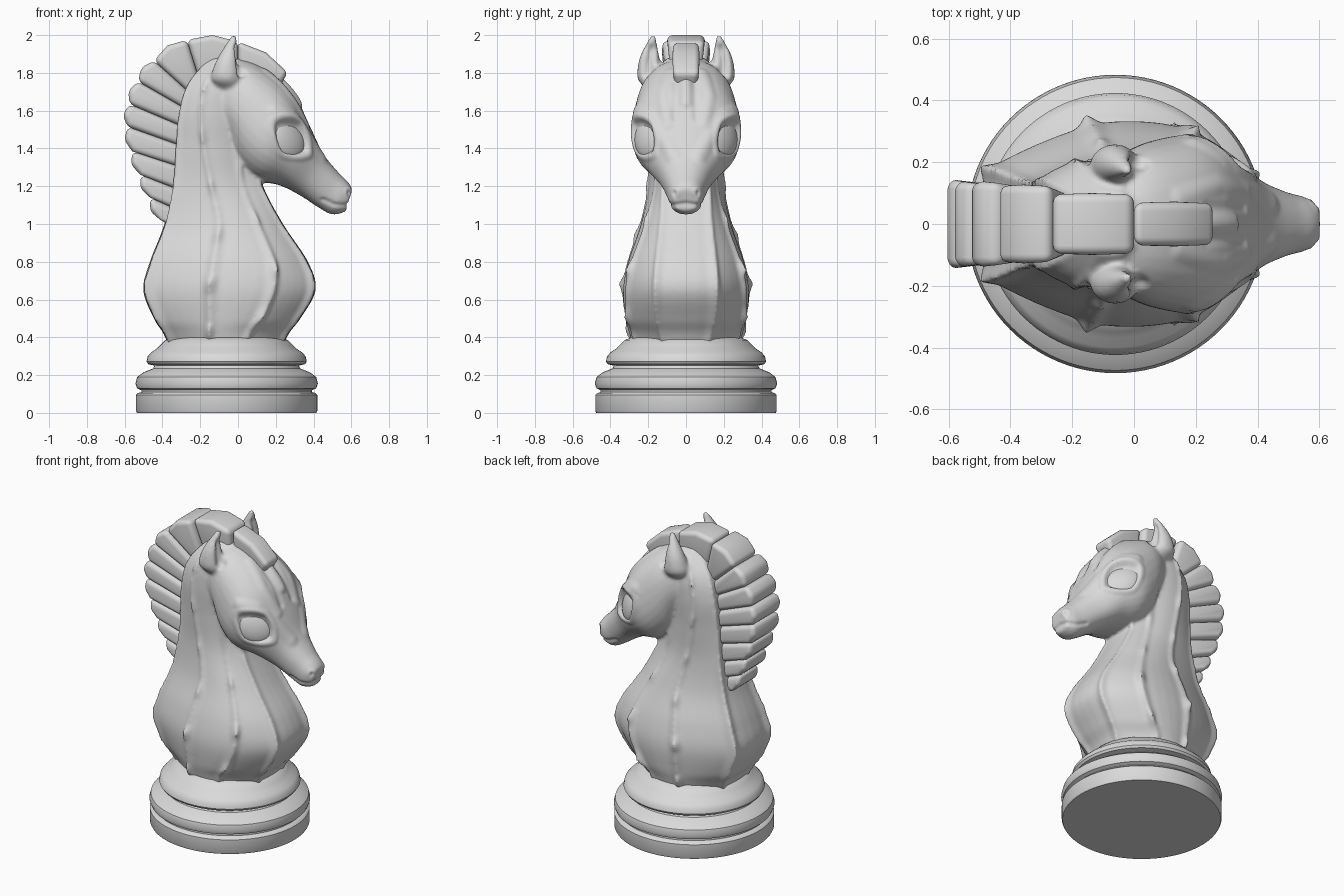
import bpy, bmesh
from math import sin, cos, pi, copysign
from mathutils import Vector, geometry
from mathutils.bvhtree import BVHTree

if "Cube" in bpy.data.objects:
    bpy.data.objects.remove(bpy.data.objects["Cube"])

GREY = (0.7, 0.7, 0.7, 1)
stone = bpy.data.materials.new("light_grey_stone")
stone.use_nodes = True
stone.diffuse_color = GREY
for node in stone.node_tree.nodes:
    if node.type == 'BSDF_PRINCIPLED':
        node.inputs["Base Color"].default_value = GREY


def loft(bm, rings):
    """Skin a list of closed rings and cap both ends."""
    rows = [[bm.verts.new(p) for p in ring] for ring in rings]
    n = len(rows[0])
    for a, b in zip(rows, rows[1:]):
        for i in range(n):
            j = (i + 1) % n
            bm.faces.new((a[i], a[j], b[j], b[i]))
    bm.faces.new(rows[0][::-1])
    bm.faces.new(rows[-1])


def spline(rows, steps):
    """Catmull-Rom interpolation through rows of numbers."""
    pts = [rows[0]] + rows + [rows[-1]]
    out = []
    for a, b, c, d in zip(pts, pts[1:], pts[2:], pts[3:]):
        for s in range(steps):
            t = s / steps
            out.append([q + t * (r - p) / 2 + t * t * (p - 2.5 * q + 2 * r - w / 2)
                        + t ** 3 * (1.5 * (q - r) + (w - p) / 2)
                        for p, q, r, w in zip(a, b, c, d)])
    return out + [list(rows[-1])]


def finish(name, bm, angle=None):
    bmesh.ops.recalc_face_normals(bm, faces=bm.faces)
    mesh = bpy.data.meshes.new(name)
    bm.to_mesh(mesh)
    bm.free()
    mesh.materials.append(stone)
    ob = bpy.data.objects.new(name, mesh)
    bpy.context.collection.objects.link(ob)
    mesh.polygons.foreach_set("use_smooth", [True] * len(mesh.polygons))
    if angle:
        bpy.ops.object.select_all(action='DESELECT')
        ob.select_set(True)
        bpy.context.view_layer.objects.active = ob
        bpy.ops.object.shade_smooth_by_angle(angle=angle)
    return ob


# Turned base: radius, height
base_profile = [(.475, 0), (.48, .01), (.48, .095), (.47, .105), (.452, .11), (.452, .12),
                (.474, .13), (.483, .155), (.474, .19), (.44, .215), (.39, .235), (.382, .25),
                (.415, .258), (.424, .272), (.418, .3), (.4, .32), (.37, .34),
                (.35, .36), (.325, .385), (.29, .4), (.2, .41)]
bm = bmesh.new()
loft(bm, [[(-.06 + r * cos(i * pi / 48), r * sin(i * pi / 48), z) for i in range(96)]
          for r, z in base_profile])
finish("turned_base", bm, .65)

# Neck and chest: height, then x and y of four ridges from front to back
neck_rows = [(.32, .22, .11, .04, .27, -.14, .27, -.35, .11),
             (.42, .265, .14, .06, .29, -.15, .30, -.39, .15),
             (.50, .325, .16, .12, .31, -.15, .32, -.44, .175),
             (.65, .405, .17, .19, .32, -.15, .335, -.495, .185),
             (.80, .365, .16, .19, .29, -.13, .31, -.46, .18),
             (1.0, .235, .14, .11, .22, -.10, .245, -.385, .15),
             (1.2, .13, .13, .03, .17, -.14, .205, -.345, .14),
             (1.4, .08, .12, .00, .17, -.18, .205, -.33, .14),
             (1.6, .08, .12, -.02, .19, -.20, .21, -.31, .15),
             (1.75, .06, .12, -.04, .18, -.17, .19, -.26, .13),
             (1.88, .0, .07, -.04, .1, -.11, .1, -.15, .07)]
# How full the surface is between one ridge and the next
fullness = (.12, .24, .12, .24, .12, .24, .12, .24)


def neck_ring(row):
    z = row[0]
    half = [Vector((row[i], row[i + 1], z)) for i in (1, 3, 5, 7)]
    ridges = half + [Vector((p.x, -p.y, z)) for p in half[::-1]]
    mid = sum(ridges, Vector()) / 8
    ring = []
    for k, a in enumerate(ridges):
        b = ridges[(k + 1) % 8]
        side_ridge = k in (1, 2, 5, 6)
        knot = 1.01 + (.06 * max(0, sin(z * 24 + 2 * min(k, 7 - k))) ** 2 if side_ridge else 0)
        ring.append(mid + (a - mid) * knot)
        for t in (.13, .3, .5, .7, .87):
            ring.append(mid + (a.lerp(b, t) - mid) * (.955 + fullness[k] * t * (1 - t)))
    return ring


bm = bmesh.new()
loft(bm, [neck_ring(r) for r in spline(neck_rows, 8)])

# Head: top x z, bottom x z, half width
head_rows = [(-.14, 1.86, -.18, 1.58, .14), (.03, 1.87, -.07, 1.46, .235),
             (.18, 1.80, -.01, 1.32, .275), (.30, 1.68, .09, 1.235, .285),
             (.38, 1.52, .22, 1.205, .225), (.45, 1.375, .33, 1.15, .148),
             (.53, 1.275, .43, 1.085, .106), (.58, 1.225, .50, 1.05, .09),
             (.605, 1.19, .57, 1.065, .066)]


def head_ring(row):
    tx, tz, bx, bz, w = row
    ring = []
    for i in range(32):
        a = i * pi / 16
        c, s = (copysign(abs(f) ** .88, f) for f in (cos(a), sin(a)))
        ring.append(((tx + bx + (tx - bx) * c) / 2, w * s, (tz + bz + (tz - bz) * c) / 2))
    return ring


loft(bm, [head_ring(r) for r in spline(head_rows, 6)])

# Ears: centre and radii
ear_rows = [(-.03, .12, 1.70, .07, .07), (-.06, .175, 1.76, .085, .078),
            (-.06, .192, 1.83, .07, .064), (-.05, .192, 1.89, .052, .05),
            (-.035, .183, 1.95, .03, .03), (-.02, .172, 2.0, .012, .012)]
for side in (-1, 1):
    loft(bm, [[(x + rx * cos(i * pi / 8), side * (y + ry * sin(i * pi / 8)), z)
               for i in range(16)] for x, y, z, rx, ry in spline(ear_rows, 4)])

# Fuse neck, head and ears into one soft surface
rough = finish("rough_bust", bm)
fuse = rough.modifiers.new("fuse", 'REMESH')
fuse.mode = 'VOXEL'
fuse.voxel_size = .011
soften = rough.modifiers.new("soften", 'SMOOTH')
soften.factor = .5
soften.iterations = 6
bpy.context.view_layer.update()
graph = bpy.context.evaluated_depsgraph_get()
fused = bpy.data.meshes.new_from_object(rough.evaluated_get(graph))
bpy.data.objects.remove(rough)
bm = bmesh.new()
bm.from_mesh(fused)
bm.normal_update()
skin = BVHTree.FromBMesh(bm)


def stroke(points, radius, amount):
    """Raise or sink the surface along a path, on both sides."""
    path = [skin.find_nearest(Vector(p))[0] for p in points]
    reach = radius + sum((b - a).length for a, b in zip(path, path[1:]))
    for v in bm.verts:
        p = Vector((v.co.x, abs(v.co.y), v.co.z))
        if (p - path[0]).length > reach:
            continue
        best = (p - path[0]).length
        for a, b in zip(path, path[1:]):
            q, t = geometry.intersect_point_line(p, a, b)
            best = min(best, (p - a.lerp(b, max(0, min(1, t)))).length)
        if best < radius:
            v.co += v.normal * amount * (1 - (best / radius) ** 2) ** 2


# Almond eye sockets with a soft lid
gaze = Vector((.6, .77, .2)).normalized()
eye = skin.ray_cast(Vector((.27, .21, 1.455)) + gaze * .5, -gaze)[0]
along = Vector((1, 0, -.5))
along = (along - gaze * along.dot(gaze)).normalized()
across = gaze.cross(along)
for v in bm.verts:
    side = 1 if v.co.y > 0 else -1
    d = Vector((v.co.x, abs(v.co.y), v.co.z)) - eye
    if d.length < .2:
        e = abs(d.dot(along) / .125) ** 1.5 + abs(d.dot(across) / .092) ** 1.5
        push = -.03 * (1 - e ** 4) if e < 1 else .007 * sin((e - 1) * pi / .6) if e < 1.6 else 0
        v.co += Vector((gaze.x, gaze.y * side, gaze.z)) * push

# Brow, forelock strands, nostrils, mouth and ear hollows
stroke([(.2, .27, 1.6), (.3, .22, 1.58), (.38, .14, 1.48), (.44, .07, 1.36)], .055, .01)
stroke([(.16, .09, 1.82), (.28, .13, 1.68), (.37, .1, 1.53)], .045, .008)
stroke([(.24, .05, 1.75), (.35, .055, 1.56)], .03, -.008)
stroke([(.2, 0, 1.82), (.27, 0, 1.74), (.33, 0, 1.65)], .045, .014)
stroke([(.585, .06, 1.17)], .04, .008)
stroke([(.59, .065, 1.165)], .025, -.02)
stroke([(.61, .0, 1.1), (.575, .06, 1.1), (.51, .08, 1.105), (.45, .09, 1.13)], .02, -.008)
stroke([(.01, .2, 1.8), (.0, .197, 1.86), (-.01, .185, 1.92)], .045, -.025)
finish("horse_bust", bm)

# Eyeballs
for name, side in (("left_eye", 1), ("right_eye", -1)):
    bm = bmesh.new()
    bmesh.ops.create_uvsphere(bm, u_segments=32, v_segments=16, radius=1)
    for v in bm.verts:
        p = eye - gaze * .062 + along * v.co.x * .125 + across * v.co.y * .105 + gaze * v.co.z * .05
        v.co = (p.x, p.y * side, p.z)
    finish(name, bm)

# Mane: outer x, z, half width, then inner x, z of each dividing line
mane = [(.265, 1.80, .06, .2, 1.7), (0, 1.965, .085, 0, 1.75), (-.27, 1.975, .115, -.2, 1.75),
        (-.445, 1.865, .14, -.24, 1.68), (-.53, 1.755, .135, -.26, 1.6),
        (-.575, 1.635, .14, -.28, 1.51), (-.585, 1.515, .145, -.29, 1.41),
        (-.56, 1.385, .135, -.3, 1.3), (-.515, 1.26, .125, -.31, 1.18),
        (-.465, 1.14, .115, -.31, 1.07), (-.41, 1.02, .1, -.31, .97)]
for k, (a, b) in enumerate(zip(mane, mane[1:])):
    run = Vector((b[0] - a[0], b[1] - a[1])).normalized()
    bulge = Vector((run.y, -run.x)) * .03
    mx, mz = (a[0] + b[0]) / 2 + bulge.x, (a[1] + b[1]) / 2 + bulge.y
    w = (a[2] + b[2]) / 2
    outline = [(a[3], a[4], w * .75), (a[0], a[1], w), (mx, mz, w),
               (b[0], b[1], w), (b[3], b[4], w * .75)]
    bm = bmesh.new()
    loft(bm, [[(x, side * y, z) for x, z, y in outline] for side in (-1, 1)])
    bmesh.ops.recalc_face_normals(bm, faces=bm.faces)
    sharp = [e for e in bm.edges if abs(e.calc_face_angle(0)) > .75]
    bmesh.ops.bevel(bm, geom=sharp, offset=.03, segments=5, profile=.5,
                    affect='EDGES', clamp_overlap=True)
    finish("mane_tuft_%d" % (k + 1), bm, .9)
